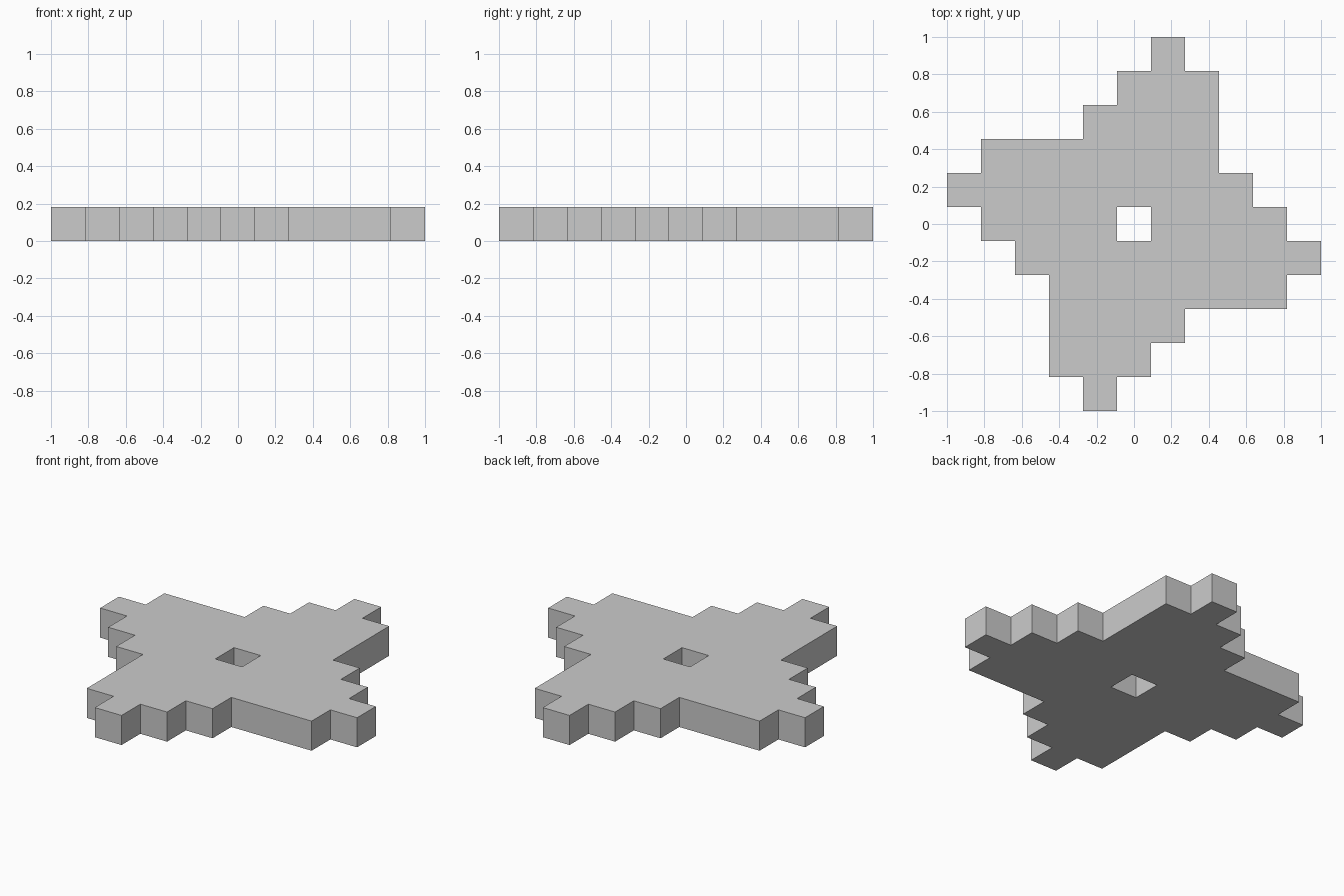
import bpy, bmesh

if "Cube" in bpy.data.objects:
    bpy.data.objects.remove(bpy.data.objects["Cube"])

U = 1 / 11            # half of one grid cell
HEIGHT = 2 * U        # plate is one cell thick

# One quarter of the stepped outline, in half cells
quarter = [(1, 11), (3, 11), (3, 9), (5, 9), (5, 3), (7, 3), (7, 1), (9, 1), (9, -1)]
hole = [(1, 1), (1, -1), (-1, -1), (-1, 1)]

# Repeat the quarter four times, turning clockwise by 90 degrees
outline, part = [], quarter
for _ in range(4):
    outline += part
    part = [(y, -x) for x, y in part]

bm = bmesh.new()


def add_loop(points):
    verts = [bm.verts.new((x * U, y * U, 0)) for x, y in points]
    return [bm.edges.new((v, verts[(i + 1) % len(verts)])) for i, v in enumerate(verts)]


# Fill between the outline and the centre hole, then raise to full thickness
edges = add_loop(outline) + add_loop(hole)
bmesh.ops.triangle_fill(bm, edges=edges, use_beauty=True, normal=(0, 0, 1))
raised = bmesh.ops.extrude_face_region(bm, geom=bm.faces[:], use_keep_orig=True)
top = [g for g in raised["geom"] if isinstance(g, bmesh.types.BMVert)]
bmesh.ops.translate(bm, verts=top, vec=(0, 0, HEIGHT))
bmesh.ops.recalc_face_normals(bm, faces=bm.faces[:])

mesh = bpy.data.meshes.new("stepped_plate")
bm.to_mesh(mesh)
bm.free()
plate = bpy.data.objects.new("stepped_plate", mesh)
bpy.context.collection.objects.link(plate)
